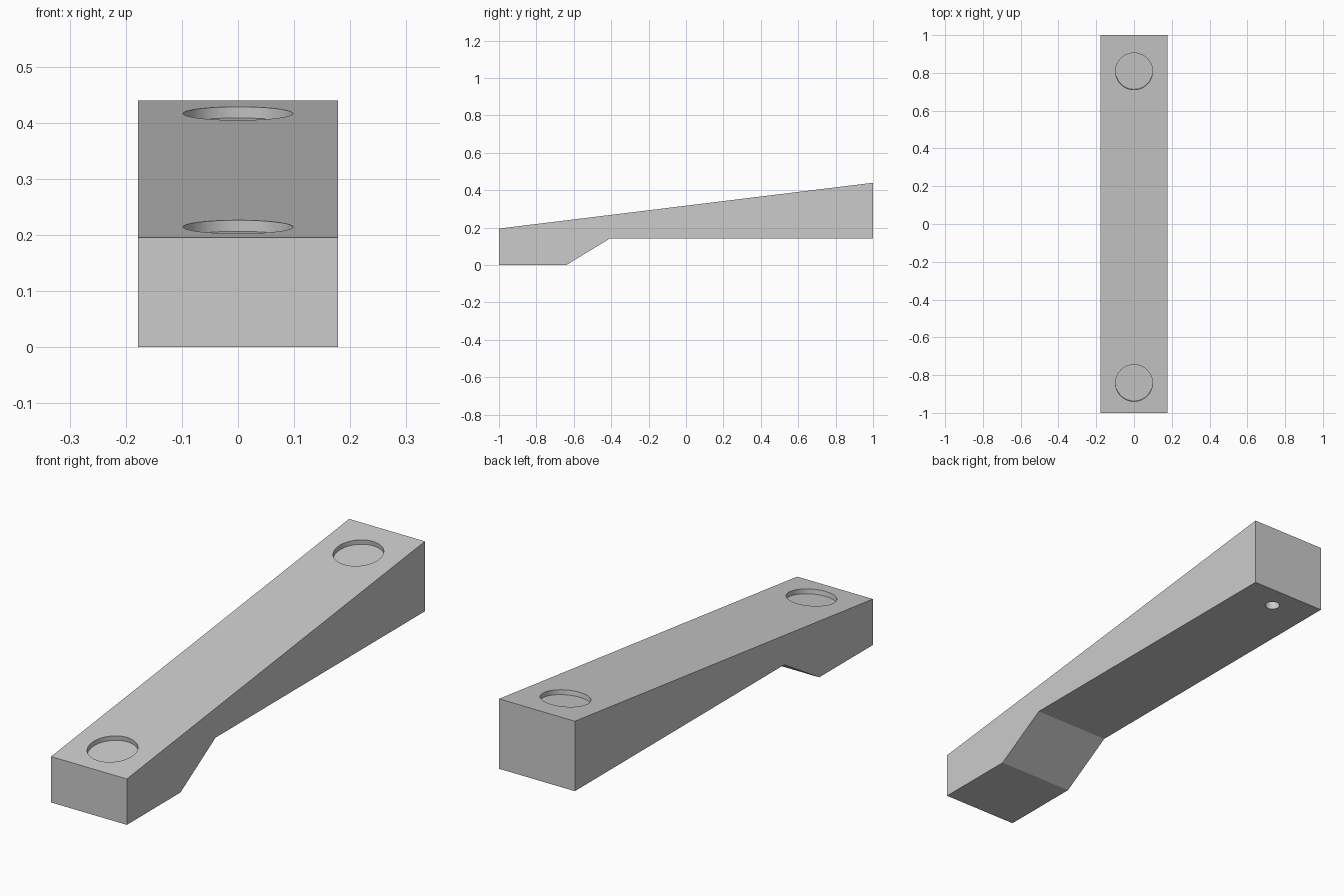
import bpy, bmesh, math

cube = bpy.data.objects.get("Cube")
if cube:
    bpy.data.objects.remove(cube, do_unlink=True)

HALF_WIDTH = 0.178
FRONT_TOP, BACK_TOP = 0.195, 0.44
SLOPE = math.atan2(BACK_TOP - FRONT_TOP, 2)

grey = bpy.data.materials.new("light grey")
grey.use_nodes = True
grey.diffuse_color = (0.6, 0.6, 0.6, 1)
grey.node_tree.nodes["Principled BSDF"].inputs["Base Color"].default_value = (0.6, 0.6, 0.6, 1)


def top_height(y):
    return FRONT_TOP + (y + 1) * math.tan(SLOPE)


def cut_hole(body, y, z, radius, depth, tilt=0):
    """Cut a round blind hole reaching depth to either side of (0, y, z)."""
    bpy.ops.mesh.primitive_cylinder_add(vertices=64, radius=radius, depth=2 * depth,
                                        location=(0, y, z), rotation=(tilt, 0, 0))
    cutter = bpy.context.object
    cutter.name = "hole_cutter"
    cutter.hide_render = True
    cutter.data.materials.append(grey)
    mod = body.modifiers.new("hole", 'BOOLEAN')
    mod.operation = 'DIFFERENCE'
    mod.solver = 'EXACT'
    mod.object = cutter
    bpy.context.view_layer.objects.active = body
    bpy.ops.object.modifier_apply(modifier=mod.name)
    bpy.data.objects.remove(cutter, do_unlink=True)


# Wedge body: side profile extruded across the width
profile = [(-1, 0), (-0.64, 0), (-0.405, 0.143), (1, 0.143), (1, BACK_TOP), (-1, FRONT_TOP)]
bm = bmesh.new()
side = bm.faces.new([bm.verts.new((-HALF_WIDTH, y, z)) for y, z in profile])
extruded = bmesh.ops.extrude_face_region(bm, geom=[side])["geom"]
bmesh.ops.translate(bm, vec=(2 * HALF_WIDTH, 0, 0),
                    verts=[v for v in extruded if isinstance(v, bmesh.types.BMVert)])
bmesh.ops.recalc_face_normals(bm, faces=bm.faces)
mesh = bpy.data.meshes.new("wedge_arm")
bm.to_mesh(mesh)
bm.free()
mesh.materials.append(grey)
arm = bpy.data.objects.new("wedge_arm", mesh)
bpy.context.collection.objects.link(arm)

# Shallow round recesses, square to the sloping top
for y in (-0.842, 0.808):
    cut_hole(arm, y, top_height(y), 0.098, 0.02, SLOPE)

# Small pin hole in the underside near the back
cut_hole(arm, 0.897, 0.143, 0.03, 0.1)

bpy.ops.object.select_all(action='DESELECT')
arm.select_set(True)
bpy.context.view_layer.objects.active = arm
bpy.ops.object.shade_smooth_by_angle(angle=math.radians(30))
